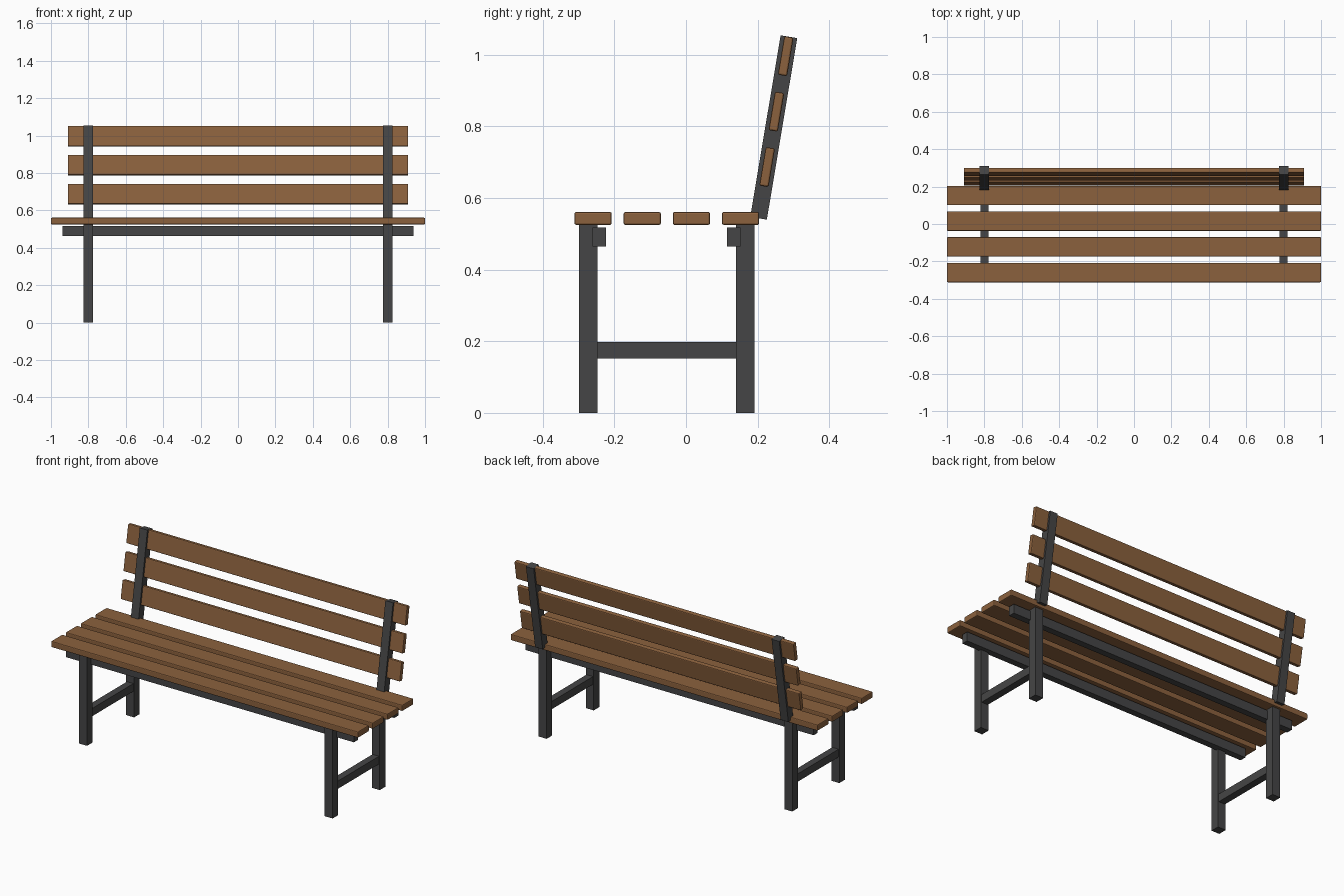
import bpy, math
from mathutils import Vector

if "Cube" in bpy.data.objects:
    bpy.data.objects.remove(bpy.data.objects["Cube"])


def material(name, rgb):
    m = bpy.data.materials.new(name)
    m.diffuse_color = (*rgb, 1)
    m.use_nodes = True
    m.node_tree.nodes["Principled BSDF"].inputs["Base Color"].default_value = m.diffuse_color
    return m


wood = material("brown_wood", (0.26, 0.12, 0.047))
metal = material("dark_metal", (0.06, 0.06, 0.061))


def box(name, center, size, mat, tilt=0.0, bevel=0.0):
    bpy.ops.mesh.primitive_cube_add(size=1, location=center)
    ob = bpy.context.object
    ob.name = name
    ob.scale = size
    bpy.ops.object.transform_apply(location=False, rotation=False, scale=True)
    ob.rotation_euler.x = -tilt
    ob.data.materials.append(mat)
    if bevel:
        mod = ob.modifiers.new("rounded_edges", "BEVEL")
        mod.width = bevel
        mod.segments = 2
    return ob


# Seat slats
for i in range(4):
    box(f"seat_slat_{i + 1}", (0, -0.2595 + 0.1373 * i, 0.543),
        (2.0, 0.104, 0.036), wood, bevel=0.005)

# Backrest leans backwards; slats sit centred inside the posts
lean = math.radians(9.5)
mid = Vector((0, 0.245, 0.797))
along = Vector((0, math.sin(lean), math.cos(lean)))
for i, d in enumerate((-0.112, 0.045, 0.202)):
    box(f"back_slat_{i + 1}", mid + along * d,
        (1.82, 0.026, 0.109), wood, lean, 0.005)

# Side frames: legs, crossbar and leaning back post
for side, x in (("left", -0.8), ("right", 0.8)):
    for pos, y in (("front", -0.273), ("back", 0.165)):
        box(f"{pos}_leg_{side}", (x, y, 0.2625), (0.052, 0.052, 0.525), metal)
    box(f"crossbar_{side}", (x, -0.054, 0.175), (0.042, 0.42, 0.046), metal)
    box(f"back_post_{side}", mid + Vector((x, 0, 0)),
        (0.05, 0.047, 0.514), metal, lean)

# Long rails under the seat
for pos, y in (("front", -0.242), ("back", 0.133)):
    box(f"{pos}_rail", (0, y, 0.491), (1.876, 0.038, 0.054), metal)
